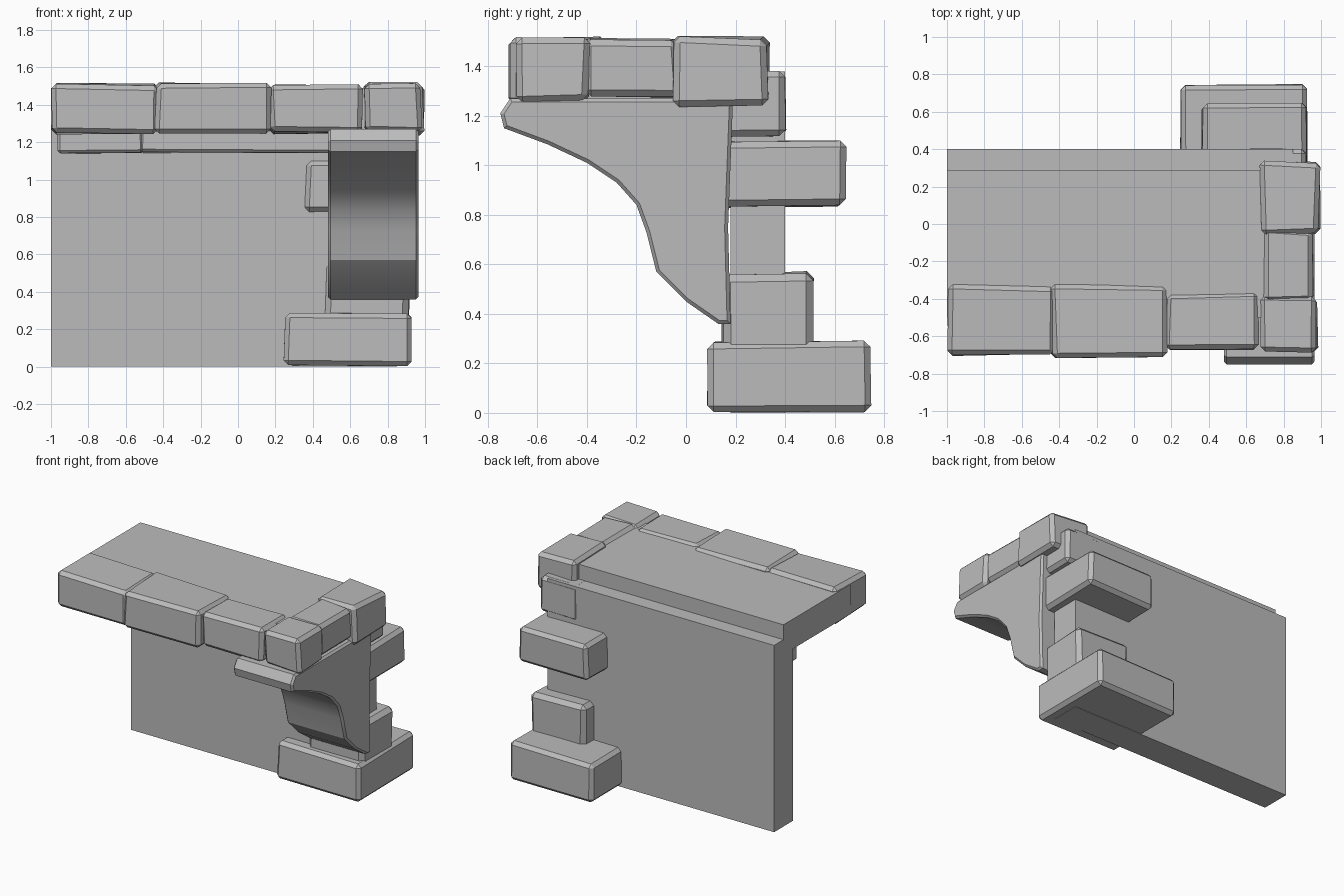
import bpy
import bmesh
import random
from mathutils import Vector

random.seed(7)
if "Cube" in bpy.data.objects:
    bpy.data.objects.remove(bpy.data.objects["Cube"])

stone_grey = bpy.data.materials.new("stone_grey")
stone_grey.use_nodes = True
GREY = (0.5, 0.5, 0.5, 1)
stone_grey.diffuse_color = GREY
stone_grey.node_tree.nodes["Principled BSDF"].inputs["Base Color"].default_value = GREY


def finish(bm, name, smooth=True):
    bmesh.ops.recalc_face_normals(bm, faces=bm.faces)
    mesh = bpy.data.meshes.new(name)
    bm.to_mesh(mesh)
    bm.free()
    obj = bpy.data.objects.new(name, mesh)
    bpy.context.collection.objects.link(obj)
    mesh.materials.append(stone_grey)
    if smooth:
        bpy.ops.object.select_all(action="DESELECT")
        obj.select_set(True)
        bpy.context.view_layer.objects.active = obj
        bpy.ops.object.shade_smooth_by_angle(angle=0.5)
    return obj


def box(x, y, z):
    """A box spanning the given (low, high) ranges."""
    bm = bmesh.new()
    bmesh.ops.create_cube(bm, size=1)
    for v in bm.verts:
        v.co = Vector([r[0] if c < 0 else r[1] for c, r in zip(v.co, (x, y, z))])
    return bm


def stone(name, x, y, z, chamfer=0.025, wobble=0.02):
    """A rough block: corners pulled inward at random, then chamfered."""
    bm = box(x, y, z)
    centre = Vector([sum(r) / 2 for r in (x, y, z)])
    for v in bm.verts:
        for i in range(3):
            pull = random.uniform(0, wobble)
            v.co[i] += pull if v.co[i] < centre[i] else -pull
    bmesh.ops.bevel(bm, geom=bm.edges[:], offset=chamfer, segments=1,
                    affect="EDGES", clamp_overlap=True)
    finish(bm, name)


# Flat wall and the balcony slab resting on it
finish(box((-1, 0.85), (0.18, 0.4), (0, 1.38)), "wall", smooth=False)
finish(box((-1, 0.8), (-0.5, 0.29), (1.27, 1.49)), "slab", smooth=False)

# Edging stones along the front of the slab
stone("front_edge_left", (-1, -0.42), (-0.71, -0.32), (1.24, 1.52))
stone("front_edge_middle", (-0.45, 0.19), (-0.72, -0.32), (1.24, 1.525))
stone("front_edge_right", (0.16, 0.68), (-0.68, -0.36), (1.24, 1.52))

# Edging stones along the right end of the slab
stone("side_edge_front", (0.67, 0.99), (-0.69, -0.38), (1.245, 1.525))
stone("side_edge_middle", (0.69, 0.97), (-0.42, -0.02), (1.26, 1.52))
stone("side_edge_back", (0.67, 1.0), (-0.06, 0.34), (1.235, 1.525))

# Moulding stones under the slab, against the wall
stone("moulding_left", (-0.97, -0.5), (0.07, 0.2), (1.14, 1.28), 0.015, 0.01)
stone("moulding_right", (-0.53, 0.55), (0.07, 0.2), (1.14, 1.28), 0.015, 0.01)

# Corner stones stacked up the end of the wall
stone("corner_base", (0.24, 0.94), (0.08, 0.755), (0, 0.295), 0.025, 0.015)
stone("corner_second", (0.46, 0.93), (0.14, 0.52), (0.22, 0.575), 0.03)
stone("corner_third", (0.35, 0.93), (0.14, 0.655), (0.825, 1.11))
stone("corner_top", (0.59, 0.93), (0.15, 0.412), (1.11, 1.385), 0.025, 0.012)

# Curved corbel bracket, a side profile (y, z) pushed across x
profile = [(-0.71, 1.27), (-0.75, 1.21), (-0.735, 1.15), (-0.56, 1.085),
           (-0.4, 1.01), (-0.28, 0.93), (-0.2, 0.84), (-0.16, 0.73),
           (-0.12, 0.57), (0, 0.45), (0.13, 0.36), (0.18, 0.36),
           (0.17, 0.75), (0.19, 1.27)]
bm = bmesh.new()
side = bm.faces.new([bm.verts.new((0.48, y, z)) for y, z in profile])
pushed = bmesh.ops.extrude_face_region(bm, geom=[side])
new_verts = [g for g in pushed["geom"] if isinstance(g, bmesh.types.BMVert)]
bmesh.ops.translate(bm, verts=new_verts, vec=(0.485, 0, 0))
bmesh.ops.recalc_face_normals(bm, faces=bm.faces)
rims = [e for e in bm.edges if abs(e.verts[0].co.x - e.verts[1].co.x) < 0.01]
bmesh.ops.bevel(bm, geom=rims, offset=0.014, segments=1, affect="EDGES",
                clamp_overlap=True)
finish(bm, "corbel")
